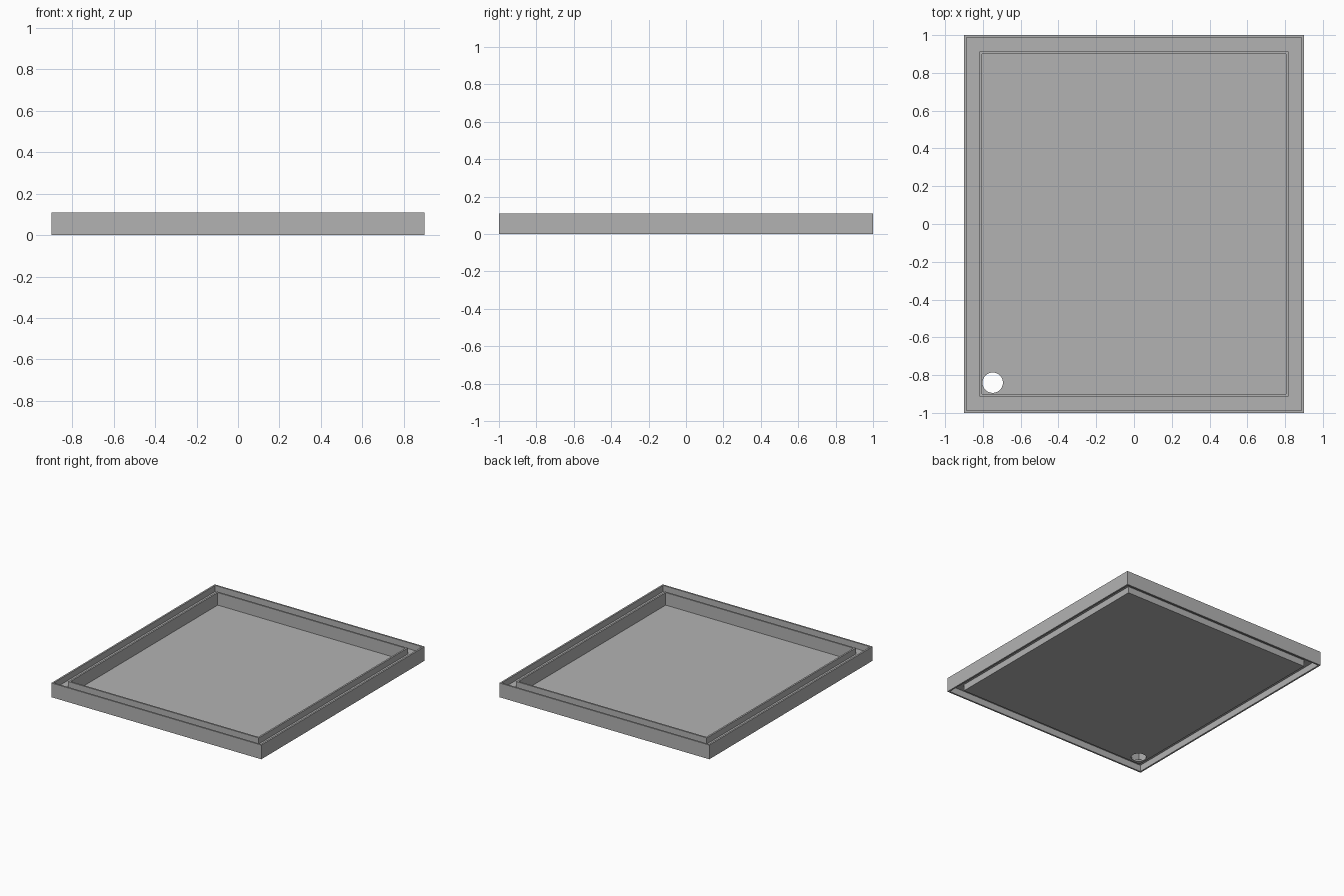
import bpy
import bmesh

cube = bpy.data.objects.get("Cube")
if cube:
    bpy.data.objects.remove(cube, do_unlink=True)

# Plain grey finish
grey = bpy.data.materials.new("grey")
grey.use_nodes = True
colour = (0.45, 0.45, 0.45, 1)
grey.diffuse_color = colour
grey.node_tree.nodes["Principled BSDF"].inputs["Base Color"].default_value = colour

HEIGHT = 0.11
SHEET = 0.013              # wall and floor thickness
GUTTER = 0.05              # underside of the gutter
OUTER = (0.9, 1.0)         # half sizes of the outer wall
PAN = (0.817, 0.913)       # half sizes of the inner pan


def inset(half):
    return (half[0] - SHEET, half[1] - SHEET)


# Cross-section of the tray, from the pan underside round to the pan floor
profile = [
    (PAN, 0), (PAN, GUTTER),
    (inset(OUTER), GUTTER), (inset(OUTER), 0),
    (OUTER, 0), (OUTER, HEIGHT),
    (inset(OUTER), HEIGHT), (inset(OUTER), GUTTER + SHEET),
    (PAN, GUTTER + SHEET), (PAN, HEIGHT),
    (inset(PAN), HEIGHT), (inset(PAN), SHEET),
]


def make_object(name, bm):
    bmesh.ops.recalc_face_normals(bm, faces=bm.faces)
    mesh = bpy.data.meshes.new(name)
    bm.to_mesh(mesh)
    bm.free()
    mesh.materials.append(grey)
    obj = bpy.data.objects.new(name, mesh)
    bpy.context.collection.objects.link(obj)
    return obj


# Tray: rectangular loops bridged along the profile, capped at both ends
bm = bmesh.new()
corners = [(-1, -1), (1, -1), (1, 1), (-1, 1)]
loops = [[bm.verts.new((sx * half[0], sy * half[1], z)) for sx, sy in corners]
         for half, z in profile]
for a, b in zip(loops, loops[1:]):
    for i in range(4):
        j = (i + 1) % 4
        bm.faces.new((a[i], a[j], b[j], b[i]))
bm.faces.new(loops[0])
bm.faces.new(loops[-1])
tray = make_object("tray", bm)

# Drain hole in the corner of the floor
bm = bmesh.new()
bmesh.ops.create_cone(bm, cap_ends=True, segments=32, radius1=0.054,
                      radius2=0.054, depth=0.08)
cutter = make_object("drain_cutter", bm)
cutter.location = (-0.748, -0.84, 0)
cutter.hide_render = True

cut = tray.modifiers.new("drain_hole", "BOOLEAN")
cut.operation = "DIFFERENCE"
cut.solver = "EXACT"
cut.object = cutter
bpy.context.view_layer.update()
bpy.context.view_layer.objects.active = tray
tray.select_set(True)
bpy.ops.object.modifier_apply(modifier=cut.name)
bpy.data.objects.remove(cutter, do_unlink=True)
